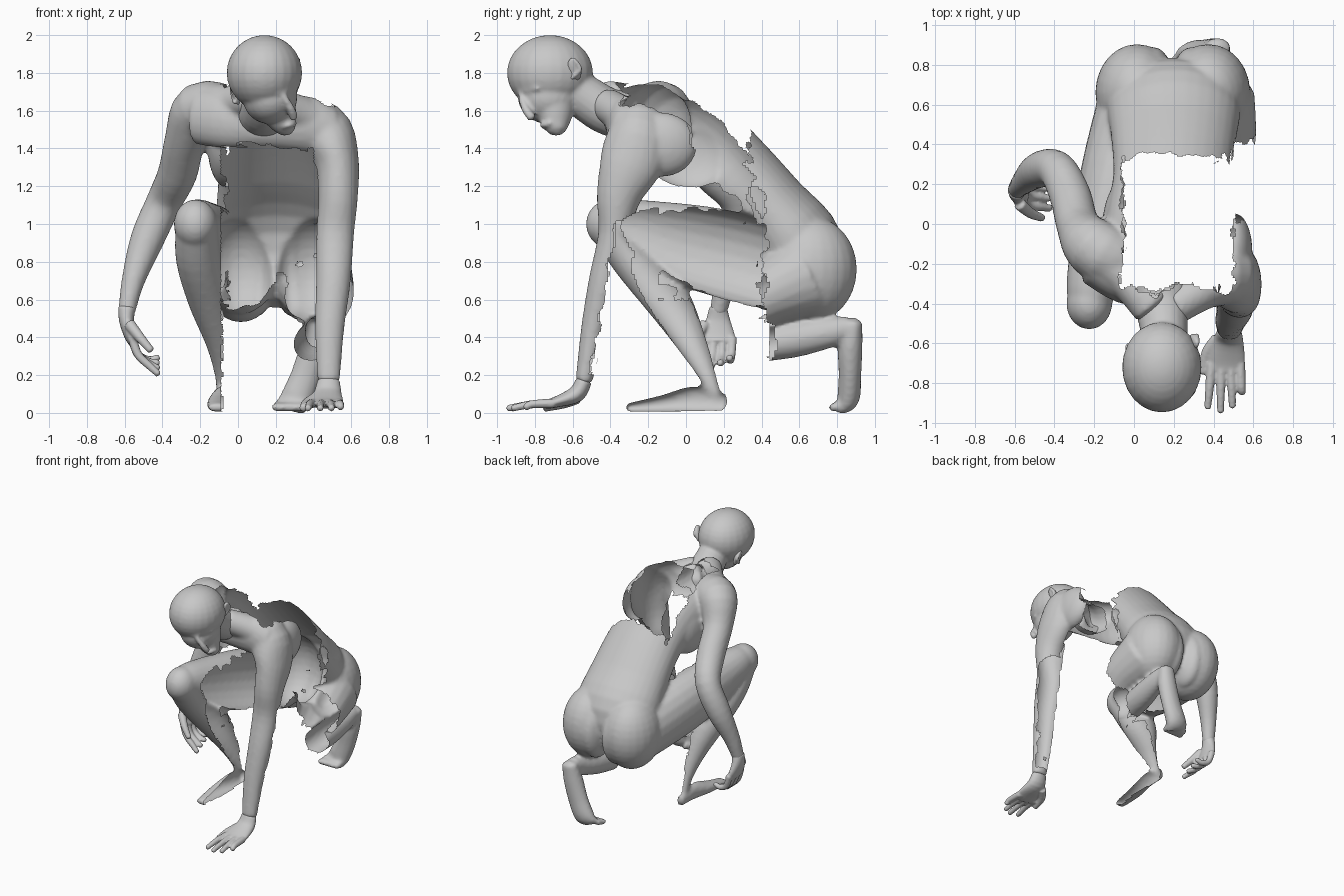
import bpy, bmesh, math
from mathutils import Vector, Matrix, noise

mat = bpy.data.materials.new("plain_grey")
mat.diffuse_color = (0.58, 0.58, 0.58, 1)


def spline(rows, steps=4):
    """Smooth resampling of (x, y, z, r_side, r_other) rows."""
    rows = [r if len(r) == 5 else (*r, r[3]) for r in rows]
    out = []
    for i in range(len(rows) - 1):
        a, b = rows[max(i - 1, 0)], rows[i]
        c, d = rows[i + 1], rows[min(i + 2, len(rows) - 1)]
        for s in range(steps):
            t = s / steps
            out.append([0.5 * (2 * q + (r - p) * t + (2 * p - 5 * q + 4 * r - w) * t * t
                        + (3 * q - p - 3 * r + w) * t ** 3) for p, q, r, w in zip(a, b, c, d)])
    return out + [list(rows[-1])]


def tube(bm, rows, ref=(1, 0, 0), n=20):
    """Closed limb with elliptical sections along a path."""
    pts = spline(rows)
    pos = [Vector(p[:3]) for p in pts]
    rings, tips = [], []
    for i, p in enumerate(pts):
        t = (pos[min(i + 1, len(pos) - 1)] - pos[max(i - 1, 0)]).normalized()
        side = Vector(ref)
        side = (side - t * side.dot(t)).normalized()
        up = t.cross(side)
        rings.append([bm.verts.new(pos[i] + side * p[3] * math.cos(k * math.tau / n)
                                   + up * p[4] * math.sin(k * math.tau / n)) for k in range(n)])
        if i in (0, len(pts) - 1):
            tips.append(bm.verts.new(pos[i] + t * min(p[3], p[4]) * (0.5 if i else -0.5)))
    for a, b in zip(rings, rings[1:]):
        for k in range(n):
            bm.faces.new((a[k], a[(k + 1) % n], b[(k + 1) % n], b[k]))
    for k in range(n):
        bm.faces.new((rings[0][(k + 1) % n], rings[0][k], tips[0]))
        bm.faces.new((rings[-1][k], rings[-1][(k + 1) % n], tips[1]))


def ball(bm, c, r, rot=(0, 0, 0)):
    m = Matrix.Translation(c)
    for a, axis in zip(rot, "XYZ"):
        m = m @ Matrix.Rotation(a, 4, axis)
    bmesh.ops.create_uvsphere(bm, u_segments=24, v_segments=16, radius=1,
                              matrix=m @ Matrix.Diagonal((*r, 1)))


def skin(name, bm, voxel, smooth, cut=None):
    """Fuse the parts into one smooth skin, then tear away the open regions."""
    me = bpy.data.meshes.new(name)
    bm.to_mesh(me)
    bm.free()
    ob = bpy.data.objects.new(name, me)
    bpy.context.collection.objects.link(ob)
    rm = ob.modifiers.new("fuse", "REMESH")
    rm.mode, rm.voxel_size = "VOXEL", voxel
    sm = ob.modifiers.new("soften", "SMOOTH")
    sm.factor, sm.iterations = 0.5, smooth
    dg = bpy.context.evaluated_depsgraph_get()
    done = bpy.data.meshes.new_from_object(ob.evaluated_get(dg))
    ob.modifiers.clear()
    ob.data = done
    bm = bmesh.new()
    bm.from_mesh(done)
    if cut:
        gone = [f for f in bm.faces if cut(f.calc_center_median())]
        bmesh.ops.delete(bm, geom=gone, context="FACES")
    for f in bm.faces:
        f.smooth = True
        f.material_index = 0
    bm.to_mesh(done)
    bm.free()
    done.materials.clear()
    done.materials.append(mat)
    return ob


def torn(p):
    """True where the skin is missing; edges are ragged."""
    j = noise.noise(p * 14) * 0.06
    x, y, z = p
    back = 0.34 if z > 1.0 and x < 0.5 else 0.45 if z < 0.5 else 0.41
    deltoid = x > 0.5 + j * 0.4 and z > 1.04 + (y + 0.3) * 0.5 and y < 0.04 + j
    if x > -0.06 + j * 0.6 and -0.33 + j < y < back + j and not deltoid:
        return True                                   # open torso and inner legs
    if -0.09 < x < 0.4 and y < -0.15 and z < 1.41 + j:
        return True                                   # below the chest
    if z < 0.6 and y < 0.3 and -0.085 + j * 0.4 < x < 0.2:
        return True                                   # inner shin and foot
    return x > 0.38 and y < 0 and 0.2 < z < 1.02 and y > -0.5 + 0.16 * (z - 0.2) + j * 0.6


# ---- body: torso, seat, arms, legs ----
b = bmesh.new()
tube(b, [(.2, .64, .62, .22, .14), (.2, .6, .86, .33, .24), (.2, .44, 1.085, .315, .21),
         (.19, .235, 1.31, .295, .21), (.17, .025, 1.465, .31, .25), (.15, -.15, 1.54, .31, .2),
         (.14, -.3, 1.54, .28, .13)], n=32)
ball(b, (-.05, -.02, 1.4), (.11, .25, .2), (-.5, 0, 0))  # left flank
for s in (-1, 1):
    ball(b, (.195 + .18 * s, .66, .76), (.21, .245, .28))   # buttocks
    ball(b, (.193 + .095 * s, .715, .74), (.1, .175, .23))
tube(b, [(-.05, -.2, 1.58, .15), (-.2, -.12, 1.6, .15), (-.28, -.01, 1.44, .11),
         (-.32, .14, 1.27, .105), (-.39, .275, 1.12, .095), (-.48, .27, .92, .09),
         (-.555, .21, .7, .062), (-.59, .17, .53, .045)], ref=(0, 1, 0))  # left arm
tube(b, [(.25, -.28, 1.54, .14), (.44, -.25, 1.49, .16), (.52, -.285, 1.34, .17, .12),
         (.53, -.355, 1.15, .12, .105), (.515, -.38, .95, .085, .1), (.505, -.435, .7, .08, .092),
         (.485, -.49, .45, .065, .078), (.48, -.54, .17, .045, .06)], ref=(0, 1, 0))  # right arm
ball(b, (.5, -.13, 1.42), (.095, .19, .17))            # rear of right shoulder
tube(b, [(-.2, -.21, 1.57, .1, .15), (-.05, -.31, 1.55, .09, .15), (.14, -.335, 1.53, .09, .13),
         (.34, -.325, 1.53, .1, .15), (.46, -.29, 1.49, .12, .14)], ref=(0, 1, 0))  # chest
tube(b, [(.09, -.42, 1.66, .1), (-.05, -.26, 1.64, .1), (-.2, -.14, 1.63, .12)], ref=(0, 1, 0))
tube(b, [(.2, -.42, 1.63, .09), (.33, -.34, 1.58, .1), (.44, -.28, 1.52, .12)], ref=(0, 1, 0))
tube(b, [(.02, .58, .74, .21, .23), (-.08, .25, .83, .19, .235), (-.15, -.05, .905, .165, .21),
         (-.21, -.3, .99, .13, .145), (-.22, -.4, 1.0, .11, .12)])       # left thigh
ball(b, (-.225, -.4, 1.0), (.115, .13, .13))           # left knee
tube(b, [(-.22, -.41, 1.0, .11), (-.21, -.28, .82, .12, .12), (-.15, -.1, .6, .115, .12),
         (-.09, .03, .37, .08), (-.075, .12, .18, .045), (-.07, .15, .06, .05)])  # left shin
tube(b, [(-.07, .2, .055, .05), (-.08, .05, .075, .055, .068), (-.1, -.12, .05, .065, .045),
         (-.11, -.31, .028, .05, .022)])                                 # left foot
tube(b, [(.39, .62, .72, .22, .23), (.43, .42, .62, .185, .17), (.43, .28, .52, .14)])
tube(b, [(.38, .4, .36, .09), (.4, .58, .39, .09, .095), (.42, .76, .425, .07, .08),
         (.42, .86, .45, .06, .065)])                                    # right shin
tube(b, [(.425, .89, .485, .06, .045), (.405, .87, .36, .075, .065), (.36, .868, .2, .08, .06),
         (.31, .86, .08, .085, .06), (.28, .83, .035, .085, .04)])       # right foot
for i in range(5):
    tube(b, [(.21 + .035 * i, .84, .04, .024), (.2 + .035 * i, .765, .028, .023)], n=10)  # toes
skin("body", b, 0.014, 5, torn)

# ---- head and neck ----
h = bmesh.new()
tube(h, [(.14, -.24, 1.57, .18, .13), (.14, -.4, 1.59, .14, .125), (.15, -.52, 1.66, .12, .12),
         (.16, -.62, 1.73, .11)])
ball(h, (.14, -.72, 1.8), (.2, .228, .2))              # skull
ball(h, (.17, -.725, 1.67), (.145, .165, .14), (0, -.35, 0))
tube(h, [(.19, -.7, 1.66, .12, .125), (.235, -.69, 1.55, .08, .085),
         (.27, -.68, 1.49, .042, .045)])               # jaw
tube(h, [(.24, -.875, 1.68, .016), (.28, -.85, 1.61, .022), (.297, -.815, 1.56, .024)], n=12)  # nose
tube(h, [(.13, -.87, 1.68, .016), (.23, -.875, 1.7, .017), (.31, -.78, 1.72, .016)],
     ref=(0, 0, 1), n=12)                              # brow
tube(h, [(.24, -.755, 1.515, .013), (.277, -.755, 1.525, .017), (.305, -.715, 1.535, .012)],
     ref=(0, 0, 1), n=12)                              # lips
skin("head", h, 0.011, 5, torn)

# ---- ears ----
for name, c, tilt in (("right_ear", (.3, -.59, 1.82), .3), ("left_ear", (-.015, -.64, 1.69), -.3)):
    e = bmesh.new()
    ball(e, c, (.018, .036, .065), (.25, tilt, 0))
    tube(e, [(c[0], c[1] - .02, c[2] - .05, .012), (c[0] + tilt * .05, c[1] + .03, c[2], .012),
             (c[0] + tilt * .06, c[1] - .01, c[2] + .055, .012)], n=10)
    skin(name, e, 0.007, 3)

# ---- right hand, flat on the ground ----
g = bmesh.new()
tube(g, [(.48, -.54, .17, .06, .042), (.475, -.58, .1, .075, .045), (.465, -.68, .06, .095, .03),
         (.46, -.74, .045, .09, .024)])
for i, (tx, ty) in enumerate(((.37, -.925), (.435, -.945), (.495, -.92), (.545, -.85))):
    sx = .39 + .048 * i
    tube(g, [(sx, -.7, .05, .026), ((sx + tx) / 2, -.82, .045, .022), (tx, ty, .024, .018)], n=12)
tube(g, [(.42, -.58, .08, .035), (.365, -.65, .05, .028), (.345, -.75, .026, .021)], n=12)  # thumb
skin("right_hand", g, 0.008, 3)

# ---- left hand, hanging and relaxed ----
g = bmesh.new()
tube(g, [(-.588, .17, .56, .047, .046), (-.59, .17, .49, .065, .04), (-.57, .17, .41, .09, .033),
         (-.55, .17, .37, .085, .028)], ref=(0, 1, 0))
for i in range(4):
    y = .095 + .05 * i
    tube(g, [(-.56, y, .4, .025), (-.53, y - .005, .31, .023), (-.47, y - .01, .25 + .01 * i, .021),
             (-.42, y - .015, .205 + .03 * i, .018)], ref=(0, 1, 0), n=12)
tube(g, [(-.575, .1, .47, .032), (-.52, .055, .4, .027), (-.46, .03, .33, .02)],
     ref=(0, 1, 0), n=12)                              # thumb
skin("left_hand", g, 0.008, 3)
